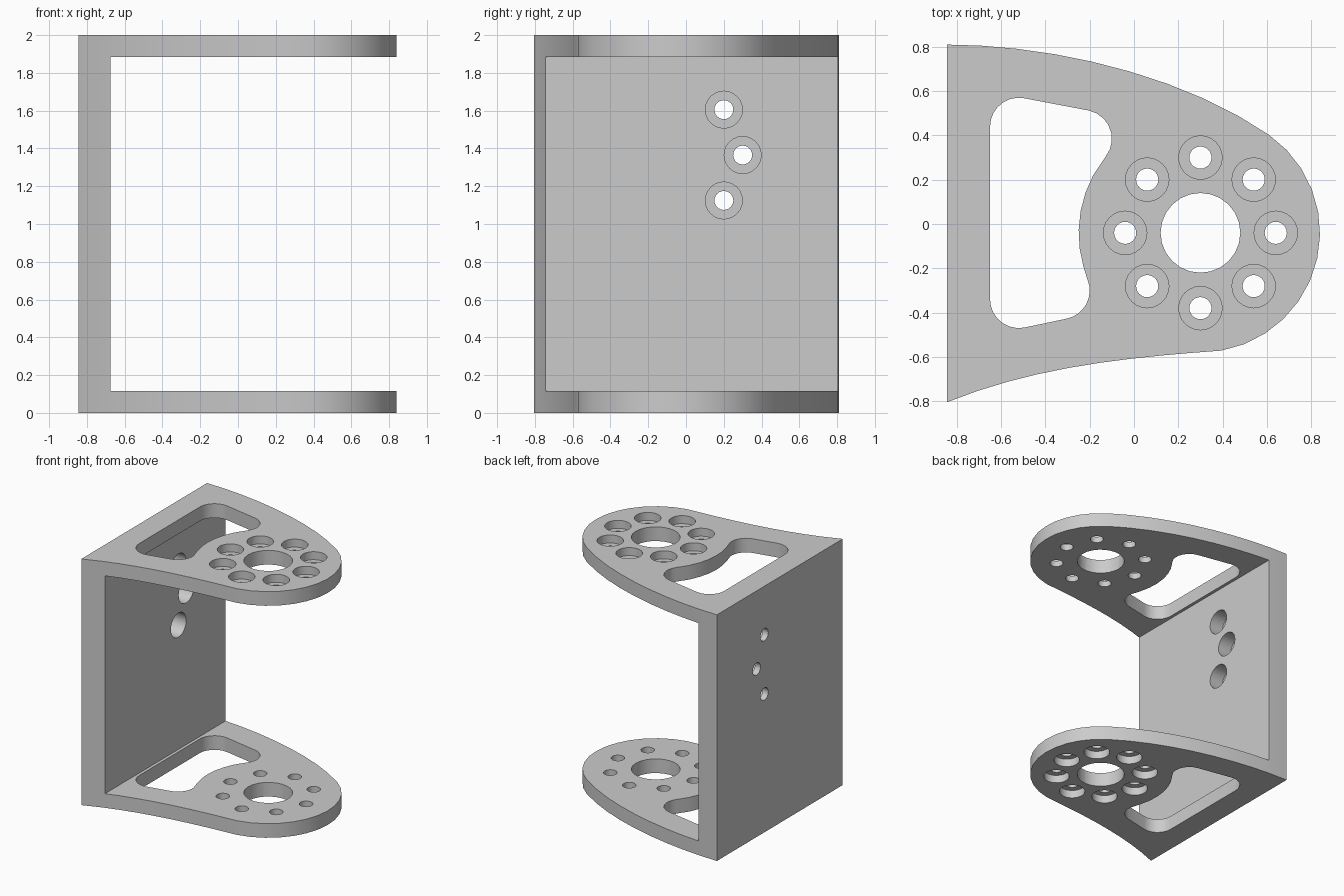
import bpy, bmesh
from math import sin, cos, radians, tau
from mathutils import Vector, Matrix
from mathutils.geometry import interpolate_bezier

cube = bpy.data.objects.get("Cube")
if cube:
    bpy.data.objects.remove(cube, do_unlink=True)

HEIGHT = 2.0
PLATE = 0.115
WALL_BACK, WALL_FRONT = -0.845, -0.675
HUB = Vector((0.3, -0.04))
WALL_HUB_Z = 1.365
RING, HUB_HOLE, BOLT, BORE = 0.34, 0.18, 0.05, 0.098


def material(name, rgb):
    mat = bpy.data.materials.new(name)
    mat.use_nodes = True
    mat.diffuse_color = (*rgb, 1)
    mat.node_tree.nodes["Principled BSDF"].inputs["Base Color"].default_value = (*rgb, 1)
    return mat


def arc(centre, radius, start, end, steps=7):
    angles = [radians(start + (end - start) * i / steps) for i in range(steps + 1)]
    return [Vector((centre[0] + radius * cos(a), centre[1] + radius * sin(a))) for a in angles]


def bezier(*points):
    return [Vector(p[:2]) for p in interpolate_bezier(*[Vector(p) for p in points], 10)]


def prism(bm, outline, low, high):
    """Extrude a flat outline along z."""
    face = bm.faces.new([bm.verts.new((p[0], p[1], low)) for p in outline])
    top = bmesh.ops.extrude_face_region(bm, geom=[face])["geom"]
    verts = [v for v in top if isinstance(v, bmesh.types.BMVert)]
    bmesh.ops.translate(bm, verts=verts, vec=(0, 0, high - low))


def ring_cylinders(bm, centre, radius, low, high):
    """Eight cylinders spaced evenly round a centre."""
    for i in range(8):
        a = tau * i / 8
        middle = (centre[0] + RING * cos(a), centre[1] + RING * sin(a))
        prism(bm, arc(middle, radius, 0, 360, 24)[:-1], low, high)


def make_object(name, bm):
    bmesh.ops.recalc_face_normals(bm, faces=bm.faces)
    mesh = bpy.data.meshes.new(name)
    bm.to_mesh(mesh)
    bm.free()
    obj = bpy.data.objects.new(name, mesh)
    bpy.context.collection.objects.link(obj)
    return obj


def cut(body, bm, turn=None):
    """Subtract a temporary cutter from the body."""
    if turn:
        bm.transform(turn)
    cutter = make_object("cutter", bm)
    cutter.hide_render = True
    mod = body.modifiers.new("cut", "BOOLEAN")
    mod.operation, mod.solver, mod.object = "DIFFERENCE", "EXACT", cutter
    graph = bpy.context.evaluated_depsgraph_get()
    mesh = bpy.data.meshes.new_from_object(body.evaluated_get(graph))
    body.modifiers.clear()
    body.data = mesh
    bpy.data.objects.remove(cutter, do_unlink=True)


# Body: swept plan outline, full height
nose = arc(HUB, 0.54, -80, 55, 12)
lower = bezier((WALL_BACK, -0.805, 0), (-0.44, -0.64, 0), (0, -0.6, 0), (*nose[0], 0))
upper = bezier((*nose[-1], 0), (0.2, 0.685, 0), (-0.4, 0.81, 0), (WALL_BACK, 0.81, 0))
bm = bmesh.new()
prism(bm, lower[:-1] + nose + upper[1:], 0, HEIGHT)
bracket = make_object("u_bracket", bm)

# Opening between the two plates
bm = bmesh.new()
prism(bm, [(WALL_FRONT, -1), (1, -1), (1, 1), (WALL_FRONT, 1)], PLATE, HEIGHT - PLATE)
cut(bracket, bm)

# Window, hub hole and bolt holes through both plates
window = (arc((-0.52, -0.34), 0.13, 180, 280) + arc((-0.33, -0.3), 0.13, -80, 10)
          + arc(HUB, 0.55, 205, 143)[1:-1]
          + arc((-0.23, 0.385), 0.13, -38, 78) + arc((-0.52, 0.44), 0.13, 80, 180))
bm = bmesh.new()
prism(bm, window, -1, 3)
prism(bm, arc(HUB, HUB_HOLE, 0, 360, 24)[:-1], -1, 3)
ring_cylinders(bm, HUB, BOLT, -1, 3)
cut(bracket, bm)

# Counterbores on the outer sides of the plates
depth = 0.065
bm = bmesh.new()
ring_cylinders(bm, HUB, BORE, -1, depth)
ring_cylinders(bm, HUB, BORE, HEIGHT - depth, 3)
cut(bracket, bm)

# Back wall holes: local x, y, z turn to world y, z, x
turn = Matrix(((0, 0, 1, 0), (1, 0, 0, 0), (0, 1, 0, 0), (0, 0, 0, 1)))
wall_hub = (HUB.y, WALL_HUB_Z)
bm = bmesh.new()
prism(bm, arc(wall_hub, HUB_HOLE, 0, 360, 24)[:-1], -1, WALL_FRONT + 0.1)
ring_cylinders(bm, wall_hub, BOLT, -1, WALL_FRONT + 0.1)
cut(bracket, bm, turn)

# Counterbores on the inner side of the wall
bm = bmesh.new()
ring_cylinders(bm, wall_hub, BORE, WALL_BACK + 0.05, WALL_FRONT + 0.1)
cut(bracket, bm, turn)

# Finish
bracket.data.materials.clear()
bracket.data.materials.append(material("plain_grey", (0.6, 0.6, 0.6)))
for poly in bracket.data.polygons:
    poly.material_index = 0
bpy.ops.object.select_all(action="DESELECT")
bracket.select_set(True)
bpy.context.view_layer.objects.active = bracket
bpy.ops.object.shade_smooth_by_angle(angle=radians(30))
